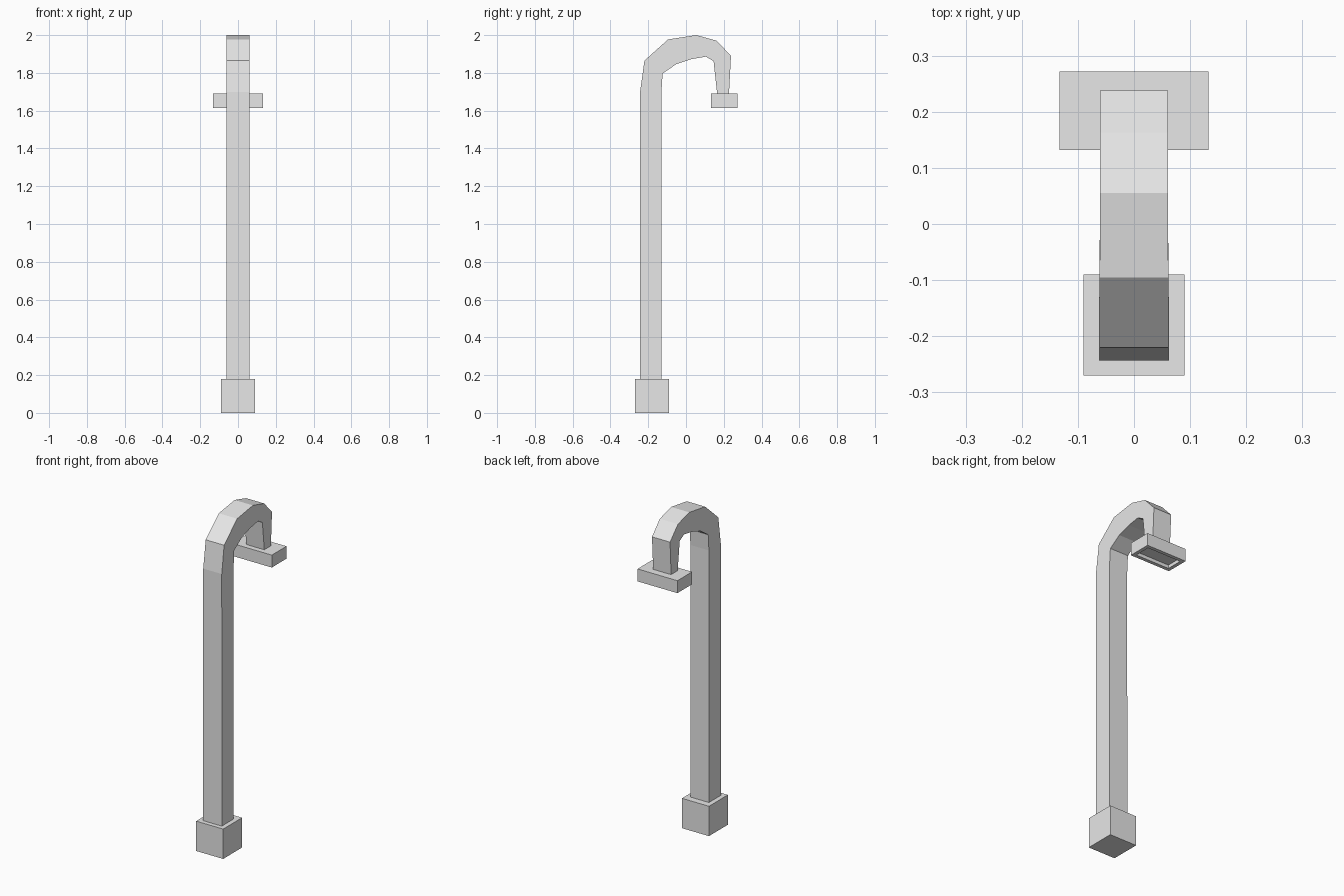
import bpy
import bmesh
from mathutils import Vector

cube = bpy.data.objects.get("Cube")
if cube:
    bpy.data.objects.remove(cube, do_unlink=True)

# Single painted-metal colour
metal = bpy.data.materials.new("light_grey")
metal.use_nodes = True
GREY = (0.8, 0.8, 0.8, 1)
metal.diffuse_color = GREY
metal.node_tree.nodes["Principled BSDF"].inputs["Base Color"].default_value = GREY


def finish(name, bm):
    bmesh.ops.recalc_face_normals(bm, faces=bm.faces)
    mesh = bpy.data.meshes.new(name)
    bm.to_mesh(mesh)
    bm.free()
    mesh.materials.append(metal)
    obj = bpy.data.objects.new(name, mesh)
    bpy.context.collection.objects.link(obj)
    return obj


def box(low, high):
    low, high = Vector(low), Vector(high)
    bm = bmesh.new()
    bmesh.ops.create_cube(bm, size=1)
    bmesh.ops.scale(bm, vec=high - low, verts=bm.verts)
    bmesh.ops.translate(bm, vec=(low + high) / 2, verts=bm.verts)
    return bm


# Square foot
finish("base", box((-0.09, -0.27, 0), (0.09, -0.09, 0.18)))

# Curved post: a rectangular section swept along paired outer and inner points
outer = [(-0.243, 0.17), (-0.243, 1.7), (-0.22, 1.865), (-0.095, 1.977),
         (0.055, 2.0), (0.163, 1.97), (0.238, 1.89), (0.227, 1.68)]
inner = [(-0.13, 0.17), (-0.13, 1.7), (-0.124, 1.797), (-0.05, 1.847),
         (0.03, 1.873), (0.105, 1.886), (0.146, 1.862), (0.166, 1.68)]
bm = bmesh.new()
rings = []
for i, (o, n) in enumerate(zip(outer, inner)):
    w = 0.062 - 0.0003 * i
    rings.append([bm.verts.new((x, *p)) for x, p in
                  ((-w, o), (w, o), (w, n), (-w, n))])
for a, b in zip(rings, rings[1:]):
    for k in range(4):
        j = (k + 1) % 4
        bm.faces.new((a[k], a[j], b[j], b[k]))
bm.faces.new(rings[0])
bm.faces.new(rings[-1])
finish("curved_post", bm)

# Lamp head with a shallow recess in its underside
bm = box((-0.133, 0.132, 1.615), (0.133, 0.272, 1.69))
bm.normal_update()
under = min(bm.faces, key=lambda f: f.calc_center_median().z)
bmesh.ops.inset_region(bm, faces=[under], thickness=0.03)
bmesh.ops.inset_region(bm, faces=[under], thickness=0.0005, depth=-0.02)
finish("lamp_head", bm)
